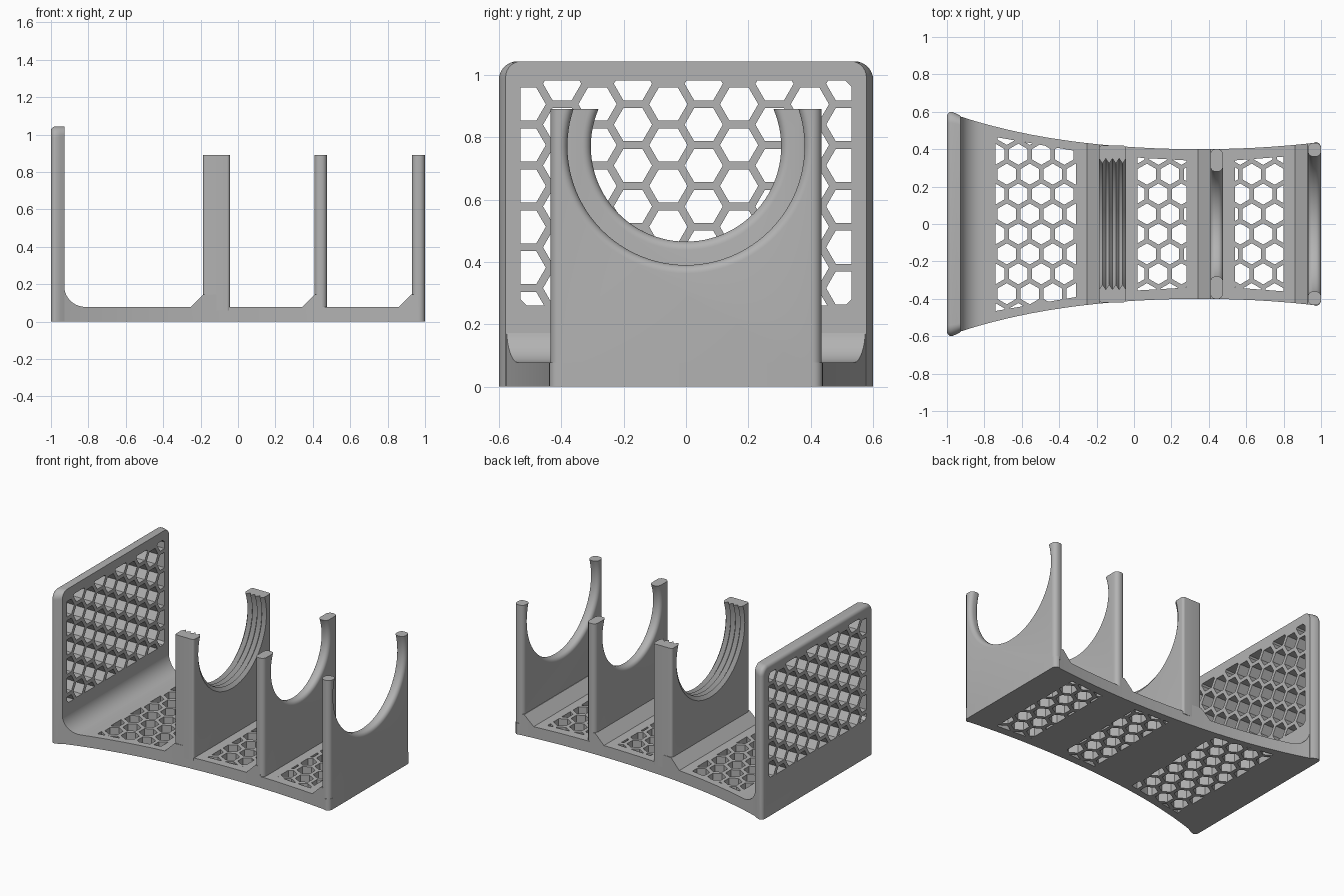
import bpy, bmesh
from math import sin, cos, pi, sqrt, floor
from mathutils import Vector

if "Cube" in bpy.data.objects:
    bpy.data.objects.remove(bpy.data.objects["Cube"])

grey = bpy.data.materials.new("light grey")
grey.use_nodes = True
grey.diffuse_color = (0.45, 0.45, 0.45, 1)
grey.node_tree.nodes["Principled BSDF"].inputs["Base Color"].default_value = (0.45, 0.45, 0.45, 1)


def finish(bm, name):
    bmesh.ops.recalc_face_normals(bm, faces=bm.faces)
    mesh = bpy.data.meshes.new(name)
    bm.to_mesh(mesh)
    bm.free()
    mesh.materials.append(grey)
    ob = bpy.data.objects.new(name, mesh)
    bpy.context.collection.objects.link(ob)
    return ob


def loft(name, rings):
    """Skin a closed solid through rings with equal point counts."""
    bm = bmesh.new()
    rows = [[bm.verts.new(p) for p in ring] for ring in rings]
    n = len(rows[0])
    for a, b in zip(rows, rows[1:]):
        for i in range(n):
            j = (i + 1) % n
            bm.faces.new((a[i], a[j], b[j], b[i]))
    bm.faces.new(rows[0])
    bm.faces.new(rows[-1])
    return finish(bm, name)


def select(ob):
    bpy.ops.object.select_all(action='DESELECT')
    ob.select_set(True)
    bpy.context.view_layer.objects.active = ob


def cut(ob, cutter):
    mod = ob.modifiers.new("cut", 'BOOLEAN')
    mod.operation = 'DIFFERENCE'
    mod.solver = 'EXACT'
    mod.object = cutter
    select(ob)
    bpy.ops.object.modifier_apply(modifier=mod.name)
    bpy.data.objects.remove(cutter)


def hex_cutter(pitch, phase, window, place, depth):
    """Hexagon prisms in (v, y), trimmed to a window polygon, then extruded."""
    bm = bmesh.new()
    radius = (pitch - 0.025) / sqrt(3)
    start = min(p[0] for p in window)
    end = max(p[0] for p in window)
    first = floor((start - phase) / pitch) - 1
    count = int((end - start) / pitch) + 4
    for i in range(-6, 6):
        for j in range(first, first + count):
            v = phase + pitch * (j + 0.5 * (i % 2))
            y = (i + 0.5) * pitch * sqrt(3) / 2
            bm.faces.new([bm.verts.new((v + radius * sin(k * pi / 3), y + radius * cos(k * pi / 3), 0))
                          for k in range(6)])
    # window corners run counter-clockwise
    for a, b in zip(window, window[1:] + window[:1]):
        normal = Vector((b[1] - a[1], a[0] - b[0], 0))
        bmesh.ops.bisect_plane(bm, geom=bm.verts[:] + bm.edges[:] + bm.faces[:], dist=1e-5,
                               plane_co=(a[0], a[1], 0), plane_no=normal, clear_outer=True)
    extruded = bmesh.ops.extrude_face_region(bm, geom=bm.faces[:])["geom"]
    for g in extruded:
        if isinstance(g, bmesh.types.BMVert):
            g.co.z = depth
    for vert in bm.verts:
        vert.co = place(*vert.co)
    return finish(bm, "hex_cutter")


def half_width(x):
    """Waisted plan outline shared by the base and the supports."""
    d2 = (x - 0.35) ** 2
    return 0.4 + 0.085 * d2 + 0.0135 * d2 * d2


FLOOR, TOP, BORE_Z = 0.078, 0.89, 0.77

# Base: fillet to the end wall, chamfers at the supports, rounded far corners
fillet = 0.115
stations = [(-0.96, FLOOR + fillet)]
stations += [(-0.93 + fillet * (1 - cos(t * pi / 20)), FLOOR + fillet * (1 - sin(t * pi / 20)))
             for t in range(11)]
stations += [(-0.75 + 0.1 * k, FLOOR) for k in range(5)]
for face, back in ((-0.185, -0.1), (0.41, 0.45), (0.927, 0.96)):
    stations += [(face - 0.067, FLOOR), (face, FLOOR + 0.067), (back - 0.004, FLOOR + 0.067), (back, FLOOR)]
stations += [(x, FLOOR) for x in (0, 0.1, 0.2, 0.3, 0.55, 0.65, 0.75)]
stations.sort()
sections = [(x, half_width(x), h) for x, h in stations]
sections += [(0.97 + 0.03 * sin(t * pi / 12), half_width(1) - 0.03 * (1 - cos(t * pi / 12)), FLOOR)
             for t in range(7)]
base = loft("base", [[(x, -w, 0), (x, w, 0), (x, w, h), (x, -w, h)] for x, w, h in sections])

# Ventilation windows in the floor
for x0, x1, w0, w1, phase in ((-0.74, -0.31, 0.465, 0.39, -0.68),
                              (0.02, 0.28, 0.355, 0.34, 0.069),
                              (0.54, 0.80, 0.34, 0.36, 0.506)):
    window = [(x0, -w0), (x1, -w1), (x1, w1), (x0, w0)]
    cut(base, hex_cutter(0.123, phase, window, lambda v, y, d: (v, y, d - 0.1), 0.3))


# End wall: rounded top corners, eased outer rim
def wall_ring(x, w, top, r):
    ring = [(x, -w, 0), (x, w, 0)]
    for side, order in ((1, range(9)), (-1, range(8, -1, -1))):
        ring += [(x, side * (w - r + r * cos(t * pi / 16)), top - r + r * sin(t * pi / 16)) for t in order]
    return ring


rim = 0.025
rings = [wall_ring(-1 + rim * (1 - cos(t * pi / 12)), 0.6 - rim * (1 - sin(t * pi / 12)),
                   1.043 - rim * (1 - sin(t * pi / 12)), 0.035 + rim * sin(t * pi / 12))
         for t in range(7)]
rings += [wall_ring(-0.95, 0.59, 1.043, 0.055), wall_ring(-0.928, 0.578, 1.043, 0.05)]
wall = loft("end_wall", rings)
c = 0.02
window = [(0.26, -0.53 + c), (0.26 + c, -0.53), (0.982 - c, -0.53), (0.982, -0.53 + c),
          (0.982, 0.53 - c), (0.982 - c, 0.53), (0.26 + c, 0.53), (0.26, 0.53 - c)]
cut(wall, hex_cutter(0.131, 0.84, window, lambda v, y, d: (d - 1.1, y, v), 0.3))


# Supports: rounded uprights with a round cradle cut along x
def upright(name, x0, x1, r):
    w = half_width((x0 + x1) / 2)
    plan = []
    corners = ((x1, w, 0), (x0, w, 1), (x0, -w, 2), (x1, -w, 3))
    for cx, cy, q in corners:
        ox = cx - r if cx == x1 else cx + r
        oy = cy - r if cy > 0 else cy + r
        plan += [(ox + r * cos((q + t / 6) * pi / 2), oy + r * sin((q + t / 6) * pi / 2)) for t in range(7)]
    return loft(name, [[(x, y, z) for x, y in plan] for z in (0.06, TOP)])


def cradle(profile):
    n = 96
    return loft("cradle_cutter", [[(x, r * cos(k * 2 * pi / n), BORE_Z + r * sin(k * 2 * pi / n))
                                   for k in range(n)] for x, r in profile])


def eased_profile(x0, x1, radius, e):
    left = [(x0 + e * (1 - cos(t * pi / 12)), radius + e * (1 - sin(t * pi / 12))) for t in range(7)]
    right = [(x0 + x1 - x, r) for x, r in reversed(left)]
    return [(x0 - 0.02, radius + e)] + left + right + [(x1 + 0.02, radius + e)]


supports = []
for name, x0, x1, radius in (("middle_support", 0.408, 0.476, 0.305), ("end_support", 0.93, 1.0, 0.38)):
    ob = upright(name, x0, x1, 0.03)
    cut(ob, cradle(eased_profile(x0, x1, radius, 0.027)))
    supports.append(ob)

# Thick support with ridged grooves around its cradle
x0, x1, teeth = -0.187, -0.043, 4
step = (x1 - x0) / teeth
grooves = [(x0 - 0.02, 0.37)]
for k in range(teeth):
    grooves += [(x0 + k * step, 0.37), (x0 + (k + 0.5) * step, 0.345)]
grooves += [(x1, 0.37), (x1 + 0.02, 0.37)]
thick = upright("grooved_support", x0, x1, 0.016)
cut(thick, cradle(grooves))
supports.append(thick)

for ob in [base, wall] + supports:
    select(ob)
    bpy.ops.object.shade_smooth_by_angle(angle=pi / 6)
